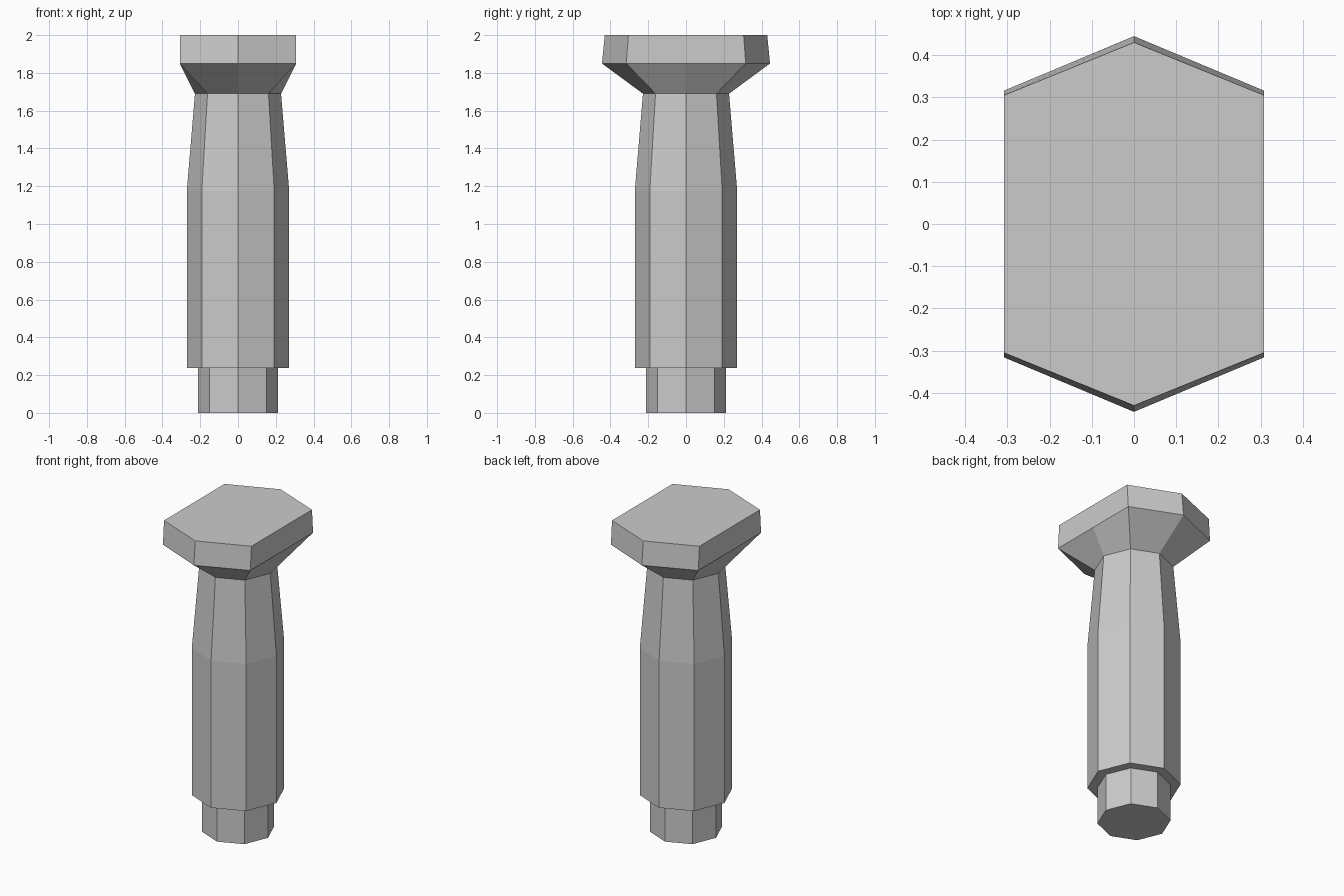
import bpy, bmesh, math

if "Cube" in bpy.data.objects:
    bpy.data.objects.remove(bpy.data.objects["Cube"])


def ring(z, r):
    """Regular octagon with corners on the axes."""
    return [(r * math.cos(i * math.pi / 4), r * math.sin(i * math.pi / 4), z)
            for i in range(8)]


def long_ring(z, half_x, corner_y, tip_y):
    """Stretched plate outline: straight sides, pointed front and back."""
    return [(half_x, 0, z), (half_x, corner_y, z), (0, tip_y, z),
            (-half_x, corner_y, z), (-half_x, 0, z), (-half_x, -corner_y, z),
            (0, -tip_y, z), (half_x, -corner_y, z)]


def loft(name, rings, cap_bottom=False, cap_top=False):
    bm = bmesh.new()
    loops = [[bm.verts.new(p) for p in r] for r in rings]
    for a, b in zip(loops, loops[1:]):
        for i in range(8):
            j = (i + 1) % 8
            bm.faces.new((a[i], a[j], b[j], b[i]))
    if cap_bottom:
        bm.faces.new(loops[0][::-1])
    if cap_top:
        bm.faces.new(loops[-1])
    mesh = bpy.data.meshes.new(name)
    bm.to_mesh(mesh)
    bm.free()
    obj = bpy.data.objects.new(name, mesh)
    bpy.context.collection.objects.link(obj)
    return obj


# Narrow peg at the foot
loft("base_peg", [ring(0, 0.212), ring(0.238, 0.212)], cap_bottom=True)

# Main shaft: stepped underside, straight body, tapered neck
loft("shaft", [ring(0.238, 0.212), ring(0.238, 0.271),
               ring(1.175, 0.271), ring(1.69, 0.228)])

# Flared head with elongated top plate
loft("head", [ring(1.69, 0.228),
              long_ring(1.85, 0.308, 0.316, 0.445),
              long_ring(2.0, 0.308, 0.305, 0.43)], cap_top=True)
